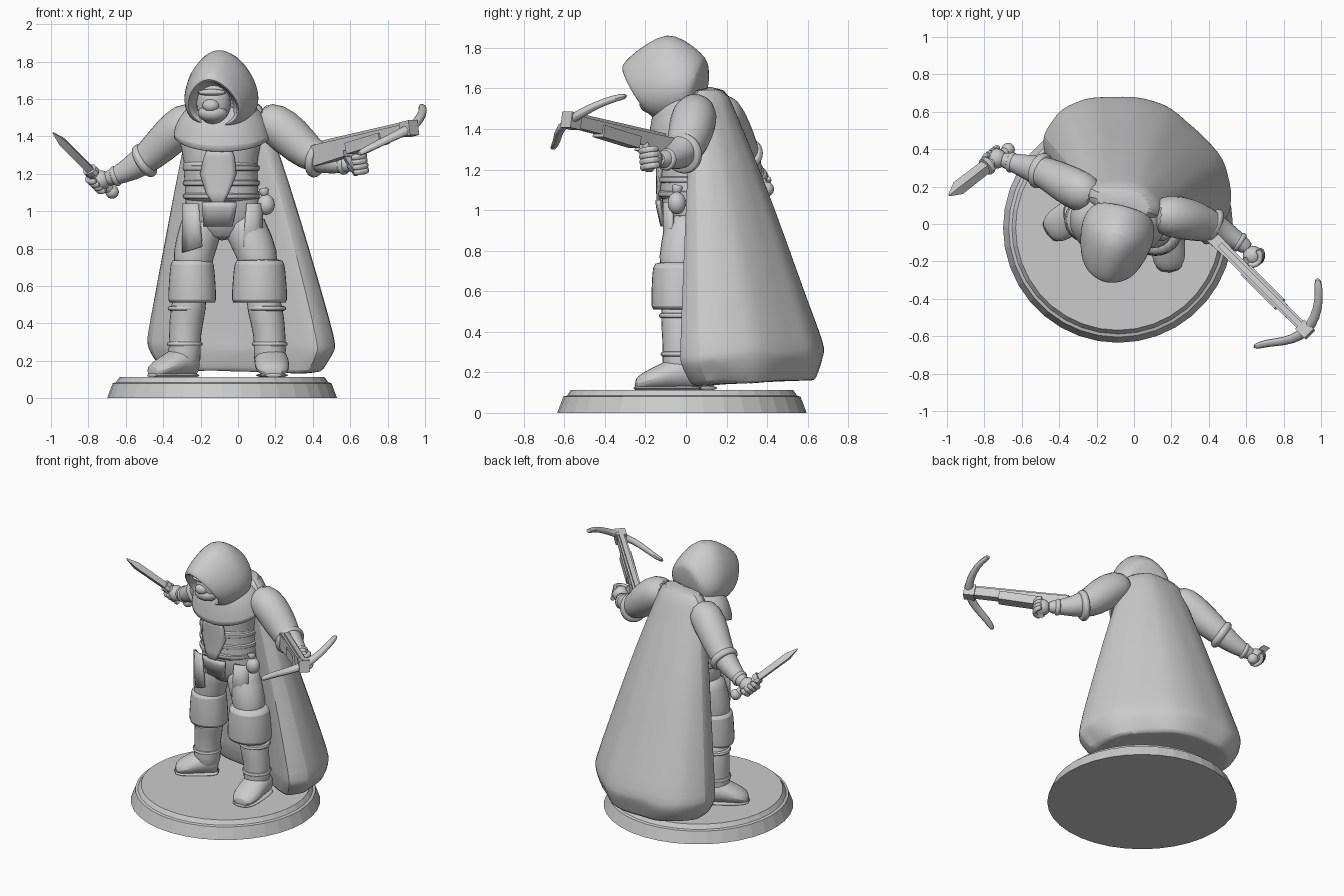
import bpy, bmesh, math, random
from mathutils import Vector, Matrix

random.seed(4)
if "Cube" in bpy.data.objects:
    bpy.data.objects.remove(bpy.data.objects["Cube"])

grey = bpy.data.materials.new("stone_grey")
grey.use_nodes = True
grey.diffuse_color = (0.6, 0.6, 0.6, 1)
grey.node_tree.nodes["Principled BSDF"].inputs["Base Color"].default_value = (0.6, 0.6, 0.6, 1)
parts = []


def finish(name, bm, subdiv=0, thick=0):
    bmesh.ops.recalc_face_normals(bm, faces=bm.faces)
    me = bpy.data.meshes.new(name)
    bm.to_mesh(me)
    bm.free()
    ob = bpy.data.objects.new(name, me)
    bpy.context.collection.objects.link(ob)
    me.materials.append(grey)
    if thick:
        mod = ob.modifiers.new("thickness", 'SOLIDIFY')
        mod.thickness, mod.offset = thick, 0
    if subdiv:
        mod = ob.modifiers.new("smooth", 'SUBSURF')
        mod.levels = mod.render_levels = subdiv
    parts.append(ob)
    return ob


def loft(name, rings, subdiv=0, closed=True, thick=0):
    bm = bmesh.new()
    vs = [[bm.verts.new(p) for p in r] for r in rings]
    n = len(rings[0])
    for a, b in zip(vs, vs[1:]):
        for i in range(n if closed else n - 1):
            j = (i + 1) % n
            bm.faces.new((a[i], a[j], b[j], b[i]))
    if closed:
        bm.faces.new(vs[0])
        bm.faces.new(vs[-1])
    return finish(name, bm, subdiv, thick)


def oval(z, cx, cy, rx, ry, n=16):
    angles = [math.tau * i / n for i in range(n)]
    return [Vector((cx + rx * math.cos(a), cy + ry * math.sin(a), z)) for a in angles]


def stack(name, rows, n=16, subdiv=1):
    return loft(name, [oval(*r, n=n) for r in rows], subdiv)


def tube(name, path, n=12, subdiv=1, flat=1.0):
    """Round limb along (x, y, z, radius) points."""
    pts = [Vector(p[:3]) for p in path]
    rings, prev, q = [], None, None
    for i, p in enumerate(pts):
        d = (pts[min(i + 1, len(pts) - 1)] - pts[max(i - 1, 0)]).normalized()
        q = d.to_track_quat('Z', 'Y') if q is None else prev.rotation_difference(d) @ q
        prev = d
        rings.append([p + q @ v for v in oval(0, 0, 0, path[i][3], path[i][3] * flat, n)])
    return loft(name, rings, subdiv)


def ball(name, loc, size):
    bm = bmesh.new()
    bmesh.ops.create_uvsphere(bm, u_segments=20, v_segments=12, radius=1,
                              matrix=Matrix.Translation(loc) @ Matrix.Diagonal((*size, 1)))
    return finish(name, bm)


def bar(name, a, b, w, h, taper=1.0):
    """Box beam from a to b, with its height kept upright."""
    a, b = Vector(a), Vector(b)
    q = (b - a).to_track_quat('Y', 'Z')
    rect = lambda p, s: [p + q @ Vector((x * w * s / 2, 0, z * h * s / 2))
                         for x, z in ((-1, -1), (1, -1), (1, 1), (-1, 1))]
    return loft(name, [rect(a, 1), rect(b, taper)])


def band(name, p, d, r, thick):
    """Rounded ring around a limb with direction d."""
    d = Vector(d).normalized()
    rows = ((-1.6, -.9), (-1.2, .5), (0, 1), (1.2, .5), (1.6, -.9))
    return tube(name, [(*(Vector(p) + d * u * thick), r + v * thick) for u, v in rows], n=16)


# Display base
stack("base", [(0, -.085, -.02, .615, .615), (.08, -.085, -.02, .585, .585),
               (.085, -.085, -.02, .568, .568), (.113, -.085, -.02, .548, .548)], n=36, subdiv=0)

# Torso
body = [(.84, -.085, .03, .13, .1), (.95, -.08, .03, .205, .14), (1.04, -.08, .03, .21, .155),
        (1.14, -.09, .03, .185, .15), (1.3, -.095, .03, .205, .16),
        (1.42, -.09, .05, .24, .18), (1.52, -.08, .08, .2, .15), (1.58, -.08, .06, .1, .1)]
stack("torso", body)


def front_y(x, z):
    for a, b in zip(body, body[1:]):
        if a[0] <= z <= b[0]:
            t = (z - a[0]) / (b[0] - a[0])
            _, cx, cy, rx, ry = [u + (v - u) * t for u, v in zip(a, b)]
            return cy - ry * math.sqrt(max(.02, 1 - ((x - cx) / rx) ** 2))
    return 0


def panel(name, rows, out=.01, thick=.018):
    """Garment plate wrapped over the front of the torso."""
    grid = []
    for z, x0, x1 in rows:
        xs = [x0 + (x1 - x0) * i / 6 for i in range(7)]
        grid.append([Vector((x, front_y(x, z) - out, z)) for x in xs])
    loft(name, grid, closed=False, thick=thick)


stack("corset", [(1.05, -.085, .03, .19, .15), (1.055, -.085, .03, .205, .162), (1.14, -.09, .03, .192, .157),
                 (1.27, -.095, .03, .206, .163), (1.275, -.095, .03, .19, .15)], n=24)
panel("breast_plate", [(1.02, -.12, -.09), (1.1, -.17, -.05), (1.2, -.2, -.01),
                       (1.29, -.18, -.02), (1.34, -.16, -.04)], .016)
panel("front_flap", [(.92, -.18, -.03), (1.02, -.19, -.01), (1.05, -.19, -.01)], .018)
for z in (1.08, 1.15, 1.23):
    stack("belt", [(z - .02, -.09, .03, .19, .155), (z - .014, -.09, .03, .208, .17),
                   (z + .014, -.09, .03, .21, .172), (z + .02, -.09, .03, .192, .157)], n=24)
for side, x, s in (("right", -.225, -1), ("left", .06, 1)):
    loft("coat_tail_" + side, [[Vector((x + s * u, -.105 + (u * u * 8 if u > 0 else 0), .8 + .24 * t - .3 * u * (1 - t)))
         for u in (-.035 + .02 * t, 0, .03, .07)] for t in (0, .5, 1)], closed=False, thick=.016)
ball("pouch", (.15, -.045, 1.035), (.047, .045, .055))
tube("pouch_neck", [(.145, -.045, 1.08, .02), (.14, -.045, 1.1, .025), (.135, -.04, 1.125, .035)])

# Shoulder mantle with a drooping front hem
rows = []
for z, cy, rx, ry, droop in ((1.42, .02, .21, .15, .09), (1.39, .02, .255, .2, .08), (1.41, .02, .268, .212, .08),
                             (1.5, .02, .24, .19, .03), (1.56, .01, .18, .15, 0), (1.6, 0, .11, .1, 0)):
    ring = oval(z, -.085, cy, rx, ry, 24)
    for v in ring:
        v.z -= droop * max(0, (cy - v.y) / ry)
    rows.append(ring)
loft("mantle", rows, 1)

# Hood: rings from the back to the front rim, then inward for the hollow
hood = [(.11, 1.73, .1, 1.62, .085), (.1, 1.755, .08, 1.54, .15), (.05, 1.805, .06, 1.47, .185),
        (-.05, 1.87, .02, 1.44, .205), (-.13, 1.862, -.02, 1.43, .205), (-.25, 1.785, -.09, 1.43, .185),
        (-.312, 1.725, -.145, 1.45, .155), (-.318, 1.705, -.15, 1.455, .145),
        (-.3, 1.685, -.14, 1.465, .125), (-.15, 1.69, -.05, 1.49, .11)]
rings = []
turn = Matrix.Rotation(-.25, 3, 'Z')
pivot = Vector((-.09, -.055, 0))
for ty, tz, by, bz, hw in hood:
    ring = []
    for i in range(24):
        a = math.tau * i / 24
        t = (1 - math.cos(a)) / 2
        p = Vector((hw * math.sin(a) * (.74 + .42 * t), ty + (by - ty) * t + .05, tz + (bz - tz) * t))
        ring.append(pivot + turn @ p)
    rings.append(ring)
loft("hood", rings, 1)

# Masked face
ball("face", (-.13, -.135, 1.58), (.092, .085, .12))
ball("nose_wrap", (-.145, -.205, 1.565), (.045, .035, .035))
ball("chin_wrap", (-.135, -.165, 1.525), (.08, .065, .05))
ball("brow", (-.14, -.205, 1.635), (.075, .03, .018))

# Cape: outline widens from shoulders to a ragged hem
low = [(.43, -.045), (.515, .06), (.53, .18), (.475, .34), (.355, .5), (.2, .62), (0, .685), (-.23, .685),
       (-.4, .61), (-.485, .48), (-.475, .32), (-.37, .23), (-.15, .2), (.1, .13), (.28, .03)]
high = [(.1, .02), (.14, .04), (.15, .08), (.13, .13), (.08, .19), (.02, .22), (-.05, .23), (-.13, .23),
        (-.2, .22), (-.25, .2), (-.26, .15), (-.23, .1), (-.15, .08), (-.05, .06), (.04, .04)]


def cape_ring(z, t, shrink=1.0, ragged=0.0):
    ring = []
    for i in range(len(low) * 2):
        k, m = i // 2, ((i + 1) // 2) % len(low)
        a = (Vector(high[k]) + Vector(high[m])) / 2
        b = (Vector(low[k]) + Vector(low[m])) / 2
        x, y = a.lerp(b, t)
        x, y = .03 + (x - .03) * shrink, .38 + (y - .38) * shrink
        fold = .007 * math.sin(i * 1.3) * t
        back = .05 * (y - .3) if ragged else 0
        ring.append(Vector((x + fold, y + fold, z + back + random.uniform(-ragged, ragged))))
    return ring


loft("cape", [cape_ring(.15, 1, .6, .006), cape_ring(.145, 1, .83, .006), cape_ring(.155, 1, .87, .015),
              cape_ring(.245, 1, .975, .02), cape_ring(.28, 1, 1.0, .02), cape_ring(.31, 1, 1.0, .012),
              cape_ring(.55, .82), cape_ring(.85, .585), cape_ring(1.15, .34),
              cape_ring(1.38, .13), cape_ring(1.52, .0), cape_ring(1.61, -.1, .97)], 1)


# Legs, boots and feet
def leg(side, hip, knee, ankle, heel, toe, cuff):
    kx, ky = knee
    ax, ay = ankle
    tube("thigh_" + side, [(*hip, .98, .11), (*hip, .9, .122), (kx, ky, .77, .113), (kx, ky, .6, .1)])
    tube("boot_shaft_" + side, [(kx, ky, .6, .09), (ax * .6 + kx * .4, ay, .47, .1),
                               (ax, ay, .34, .088), (ax, ay, .26, .09), (ax, ay, .15, .09)])
    stack("boot_cuff_" + side, [(.56, kx, ky, cuff * .7, cuff * .7), (.505, kx, ky, cuff * .9, cuff * .85),
                               (.51, kx, ky, cuff * 1.06, cuff), (.62, kx, ky, cuff, cuff * .97),
                               (.73, kx, ky, cuff * .94, cuff * .94), (.745, kx, ky, cuff * .8, cuff * .8)])
    band("ankle_strap_" + side, (ax, ay, .29), (0, 0, 1), .09, .009)
    band("calf_strap_" + side, (ax * .7 + kx * .3, ay, .48), (0, 0, 1), .098, .009)
    h, t = Vector((*heel, .11)), Vector((*toe, .11))
    across = (t - h).normalized().cross(Vector((0, 0, 1)))
    for name, profile in (
            ("foot_", ((0, .055, .12), (.1, .088, .18), (.35, .095, .18), (.6, .097, .135),
                       (.85, .09, .095), (1, .05, .06))),
            ("sole_", ((-.02, .06, .025), (.15, .085, .025), (.5, .088, .025), (.85, .09, .025), (1.02, .05, .025)))):
        rings = []
        for f, w, top in profile:
            c = h.lerp(t, f)
            rings.append([c + across * w * math.cos(a) + Vector((0, 0, top * (.5 + .5 * math.sin(a))))
                          for a in [math.tau * i / 12 for i in range(12)]])
        loft(name + side, rings, 1)


leg("right", (-.195, .03), (-.245, .02), (-.285, .06), (-.23, .11), (-.465, -.05), .127)
leg("left", (.035, .01), (.115, -.03), (.17, -.03), (.172, .07), (.19, -.255), .147)

# Arms
tube("arm_right", [(-.2, .14, 1.5, .085), (-.28, .17, 1.478, .118), (-.375, .22, 1.39, .108),
                   (-.47, .275, 1.295, .09), (-.57, .305, 1.225, .07), (-.67, .335, 1.18, .046), (-.72, .35, 1.17, .04)])
tube("arm_left", [(.1, .05, 1.5, .085), (.19, .045, 1.475, .12), (.29, .025, 1.395, .118),
                  (.38, .0, 1.305, .1), (.47, -.04, 1.265, .073), (.57, -.1, 1.25, .047), (.62, -.14, 1.25, .04)])
band("bracer_band_right", (-.5, .285, 1.27), (-.8, .3, -.5), .085, .018)
band("wrist_band_right", (-.655, .33, 1.187), (-.9, .25, -.3), .047, .012)
band("bracer_band_left", (.42, -.015, 1.28), (.8, -.4, -.2), .09, .017)
band("wrist_band_left", (.565, -.097, 1.25), (.8, -.5, 0), .047, .012)


def hand(side, c, grip, reach):
    """Fist: palm with four fingers stacked along the grip direction."""
    c, g, r = Vector(c), Vector(grip).normalized(), Vector(reach).normalized()
    s = g.cross(r)
    ball("palm_" + side, c, (.054, .054, .054))
    for i in range(4):
        m = c + g * (i - 1.5) * .027
        path = [m + s * .045, m + s * .04 + r * .035, m + r * .055, m - s * .04 + r * .035, m - s * .045]
        tube("finger_" + side, [(*p, .018) for p in path], n=8)


# Dagger in the right hand
aim = Vector((-.22, -.17, .22)).normalized()
fist = Vector((-.735, .35, 1.165))
hand("right", fist, aim, (-.8, .1, -.5))
point = lambda d: tuple(fist + aim * d)
tube("dagger_handle", [(*point(-.1), .026), (*point(.09), .026)], n=10, subdiv=0)
ball("dagger_pommel", point(-.1), (.036, .036, .036))
tube("dagger_guard", [(*point(.065), .05), (*point(.095), .05)], n=10, subdiv=0, flat=.7)
tube("dagger_blade", [(*point(.09), .038), (*point(.33), .04), (*point(.41), .006)], n=4, subdiv=0, flat=.65)

# Crossbow in the left hand
hand("left", (.635, -.17, 1.255), (.15, .1, -1), (.7, -.5, 0))
bar("crossbow_stock", (.43, -.08, 1.32), (.92, -.57, 1.44), .06, .07, .85)
bar("crossbow_butt", (.42, -.07, 1.295), (.58, -.23, 1.335), .07, .11, .75)
bar("crossbow_rail", (.46, -.11, 1.365), (.92, -.57, 1.472), .03, .025)
bar("crossbow_fore_grip", (.6, -.25, 1.335), (.78, -.43, 1.39), .075, .06)
bar("crossbow_handle", (.57, -.21, 1.32), (.645, -.175, 1.2), .035, .045)
bar("crossbow_nose", (.89, -.54, 1.435), (.94, -.59, 1.447), .07, .08)
tube("crossbow_bow", [(.98, -.285, 1.565, .02), (.99, -.36, 1.55, .024), (.985, -.45, 1.515, .026),
                      (.95, -.54, 1.465, .032), (.89, -.6, 1.425, .032), (.8, -.63, 1.385, .026),
                      (.71, -.635, 1.34, .024), (.635, -.66, 1.3, .02)], n=8, flat=.8)

# Shading
bpy.ops.object.select_all(action='DESELECT')
for ob in parts:
    ob.select_set(True)
bpy.context.view_layer.objects.active = parts[0]
bpy.ops.object.shade_smooth_by_angle(angle=math.radians(38))
parts[0].data.shade_flat()
